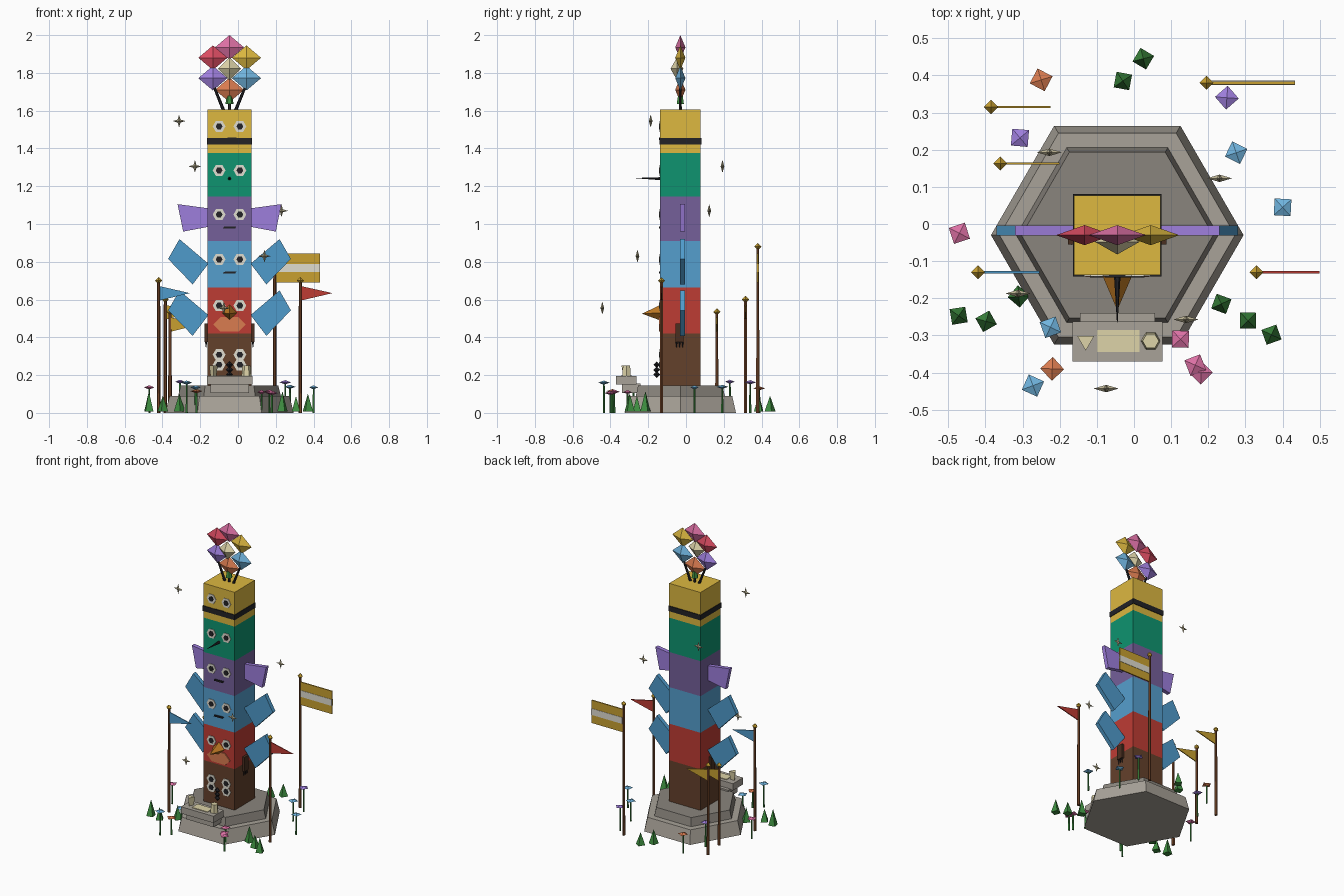
import bpy, bmesh, math
from mathutils import Vector

if "Cube" in bpy.data.objects:
    bpy.data.objects.remove(bpy.data.objects["Cube"])

CX, CY, FRONT = -0.045, -0.03, -0.137
PAL = dict(yellow='DDB840', green='0E9470', purple='75609A', blue='559FCE', red='BE3C34', brown='64412B',
           violet='9E7EDC', wing='4F9BCB', black='222226', white='E0DDD0', orange='DA7C50', beak='C07A24',
           pink='DC70A4', rose='DA4C62', cream='DDD3A8', leaf='3E8E40', pole='78482A', stone='A8A298',
           stone_top='8A857D', gold='C8A030', sky='70B4DE', dark_brown='4A2F20', star='BDB494')
MATS = {}


def material(key):
    if key not in MATS:
        rgb = [int(PAL[key][i:i + 2], 16) / 255 for i in (0, 2, 4)]
        MATS[key] = bpy.data.materials.new(key)
        MATS[key].diffuse_color = [((c + .055) / 1.055) ** 2.4 for c in rgb] + [1]
    return MATS[key]


def make(name, verts, faces, col):
    me = bpy.data.meshes.new(name)
    me.from_pydata([tuple(v) for v in verts], [], faces)
    bm = bmesh.new()
    bm.from_mesh(me)
    bmesh.ops.remove_doubles(bm, verts=bm.verts, dist=1e-5)
    bmesh.ops.recalc_face_normals(bm, faces=bm.faces)
    bm.to_mesh(me)
    bm.free()
    ob = bpy.data.objects.new(name, me)
    bpy.context.collection.objects.link(ob)
    me.materials.append(material(col))
    return ob


def frustum(name, p1, p2, r1, r2, n, col, rot=0):
    """n-sided tapered prism from p1 to p2"""
    p1, p2 = Vector(p1), Vector(p2)
    q = Vector((0, 0, 1)).rotation_difference(p2 - p1)
    v = [p + q @ Vector((r * math.cos(rot + i * math.tau / n), r * math.sin(rot + i * math.tau / n), 0))
         for p, r in ((p1, r1), (p2, max(r2, 1e-4))) for i in range(n)]
    f = [(i, (i + 1) % n, n + (i + 1) % n, n + i) for i in range(n)]
    return make(name, v, f + [tuple(range(n)), tuple(range(n, 2 * n))], col)


def plate(name, pts, y0, y1, col):
    """xz outline extruded along y"""
    n = len(pts)
    v = [(x, y, z) for y in (y0, y1) for x, z in pts]
    f = [(i, (i + 1) % n, n + (i + 1) % n, n + i) for i in range(n)]
    return make(name, v, f + [tuple(range(n)), tuple(range(n, 2 * n))], col)


def box(name, x0, x1, y0, y1, z0, z1, col):
    return plate(name, [(x0, z0), (x1, z0), (x1, z1), (x0, z1)], y0, y1, col)


def diamond(name, c, rx, ry, rz, col, rot=0):
    """octahedron"""
    ca, sa = math.cos(rot), math.sin(rot)
    v = [(c[0] + x * ca - y * sa, c[1] + x * sa + y * ca, c[2])
         for x, y in ((rx, 0), (0, ry), (-rx, 0), (0, -ry))]
    v += [(c[0], c[1], c[2] + rz), (c[0], c[1], c[2] - rz)]
    f = [(i, (i + 1) % 4, k) for i in range(4) for k in (4, 5)]
    return make(name, v, f, col)


# stepped hexagonal base
frustum('base_lower', (CX, CY, 0), (CX, CY, .09), .34, .317, 6, 'stone')
frustum('base_upper', (CX, CY, .09), (CX, CY, .145), .272, .258, 6, 'stone_top')

# stacked totem blocks
levels = [.145, .42, .665, .91, 1.145, 1.375, 1.605]
for i, col in enumerate(['brown', 'red', 'blue', 'purple', 'green', 'yellow']):
    box(f'block_{col}', CX - .116, CX + .116, FRONT, .077, levels[i], levels[i + 1], col)
box('black_band', CX - .119, CX + .119, FRONT - .004, .081, 1.42, 1.455, 'black')

# eyes
for z in (1.517, 1.284, 1.05, .813, .568, .308, .255):
    for s in (-1, 1):
        x = CX + s * .055
        frustum('eye_white', (x, FRONT + .005, z), (x, FRONT - .004, z), .034, .034, 6, 'white')
        frustum('eye_pupil', (x, FRONT, z), (x, FRONT - .007, z), .018, .018, 6, 'black')

# mouths
for z in (1.452, .982, .743):
    plate('mouth', [(CX - .035, z - .006), (CX + .03, z - .006), (CX + .037, z + .006), (CX - .03, z + .004)],
          FRONT - .007, FRONT + .004, 'black')

# beaks, chest patch and lower muzzle
frustum('thin_beak', (CX, FRONT, 1.24), (CX, -.265, 1.243), .009, .001, 6, 'black')
frustum('beak', (CX, FRONT + .003, .53), (CX, -.232, .525), .042, 0, 4, 'beak')
plate('chest_patch', [(CX - .085, .468), (CX - .045, .508), (CX + .045, .508), (CX + .085, .468),
                      (CX + .05, .432), (CX - .05, .432)], FRONT - .006, FRONT + .004, 'orange')
for z in (.255, .228, .203):
    diamond('muzzle_bead', (CX, -.155, z), .018, .018, .018, 'black')

# side paws with claws
for s in (-1, 1):
    a, b = sorted((CX + s * .112, CX + s * .132))
    box('paw', a, b, -.055, -.012, .375, .472, 'dark_brown')
    for y in (-.05, -.034, -.018):
        frustum('claw', (CX + s * .124, y, .38), (CX + s * .124, y, .345), .006, .001, 4, 'black')

# wings, mirrored
for s in (-1, 1):
    for dz in (0, -.272):
        w = [(.325, .815), (.265, .92), (.112, .79), (.195, .68)]
        plate('blue_wing', [(CX + s * x, z + dz) for x, z in w], -.031, -.004, 'wing')
    w = [(.275, 1.105), (.112, 1.083), (.112, .985), (.245, .96)]
    plate('violet_wing', [(CX + s * x, z) for x, z in w], -.031, -.004, 'violet')

# crown bouquet
for dx, z, col in ((-.088, 1.88, 'rose'), (0, 1.935, 'pink'), (.09, 1.88, 'yellow'), (-.088, 1.772, 'violet'),
                   (.09, 1.772, 'sky'), (0, 1.71, 'orange')):
    diamond('crown_bloom', (CX + dx, CY, z), .077, .027, .065, col)
    frustum('crown_stem', (CX + dx * .35, CY, 1.6), (CX + dx * .9, CY, min(z, 1.72)), .009, .007, 6, 'black')
diamond('crown_centre', (CX, CY - .018, 1.822), .06, .034, .06, 'cream')
frustum('crown_leaf', (CX, CY, 1.635), (CX, CY, 1.68), .022, .014, 6, 'leaf')

# offering shelf in front
box('shelf_support', -.145, .057, -.34, -.24, .105, .155, 'stone')
box('shelf', -.165, .077, -.37, -.262, .15, .195, 'stone')
box('shelf_mat', -.1, .015, -.345, -.285, .194, .199, 'cream')
frustum('offering_cone', (-.13, -.315, .195), (-.13, -.315, .25), .018, .026, 3, 'cream', math.pi / 6)
frustum('offering_cup', (.045, -.315, .195), (.045, -.315, .25), .026, .022, 6, 'cream')

# flag poles: x, y, top, pennant length, colour
for x, y, h, l, col in ((.33, -.13, .70, .17, 'red'), (-.42, -.13, .70, .165, 'wing'),
                        (-.385, .315, .60, .16, 'gold'), (-.36, .163, .535, .16, 'gold'),
                        (.195, .38, .88, 0, 'gold')):
    frustum('flag_pole', (x, y, 0), (x, y, h), .01, .008, 6, 'pole')
    diamond('pole_finial', (x, y, h), .019, .019, .019, 'gold')
    if l:
        plate('pennant', [(x, h - .028), (x, h - .106), (x + l, h - .066)], y - .003, y + .003, col)
    else:
        box('banner', x, x + .238, y - .004, y + .004, .69, .843, 'gold')
        box('banner_stripe', x + .008, x + .238, y - .006, y + .006, .745, .788, 'white')

# floating four-pointed sparkles
for x, y, z in ((-.312, -.187, 1.545), (-.228, .193, 1.305), (.23, .123, 1.07), (.14, -.257, .83), (-.075, -.443, .555)):
    ring = [(x + r * math.cos(a), y, z + r * math.sin(a)) for i in range(8)
            for r, a in [((.034, .011)[i % 2], i * math.pi / 4)]]
    make('sparkle', ring + [(x, y - .01, z), (x, y + .01, z)],
         [(i, (i + 1) % 8, k) for i in range(8) for k in (8, 9)], 'star')

# grass tufts
for i, (x, y) in enumerate(((.025, .445), (-.03, .385), (-.472, -.247), (-.398, -.262), (-.31, -.195),
                            (.235, -.215), (.307, -.26), (.37, -.298))):
    frustum('grass_tuft', (x, y, .008), (x, y, .09 + .012 * (i % 3)), .03, 0, 4, 'leaf', .25 + .35 * i)

# ground flowers: x, y, height, colour
for i, (x, y, z, col) in enumerate((
        (-.25, .388, .13, 'orange'), (-.307, .232, .165, 'violet'), (-.47, -.025, .135, 'pink'),
        (.25, .34, .162, 'violet'), (.275, .192, .138, 'sky'), (.4, .045, .135, 'sky'),
        (-.225, -.278, .135, 'sky'), (-.22, -.39, .115, 'orange'), (-.272, -.435, .16, 'sky'),
        (.125, -.31, .11, 'pink'), (.165, -.38, .112, 'pink'), (.18, -.4, .105, 'pink'))):
    frustum('flower_stem', (x, y, 0), (x, y, z), .006, .005, 5, 'leaf')
    diamond('flower_bloom', (x, y, z), .032, .032, .011, col, .3 + .4 * i)

for m in bpy.data.materials:
    if m.users and not m.is_grease_pencil:
        m.use_nodes = True
        m.node_tree.nodes["Principled BSDF"].inputs["Base Color"].default_value = m.diffuse_color
